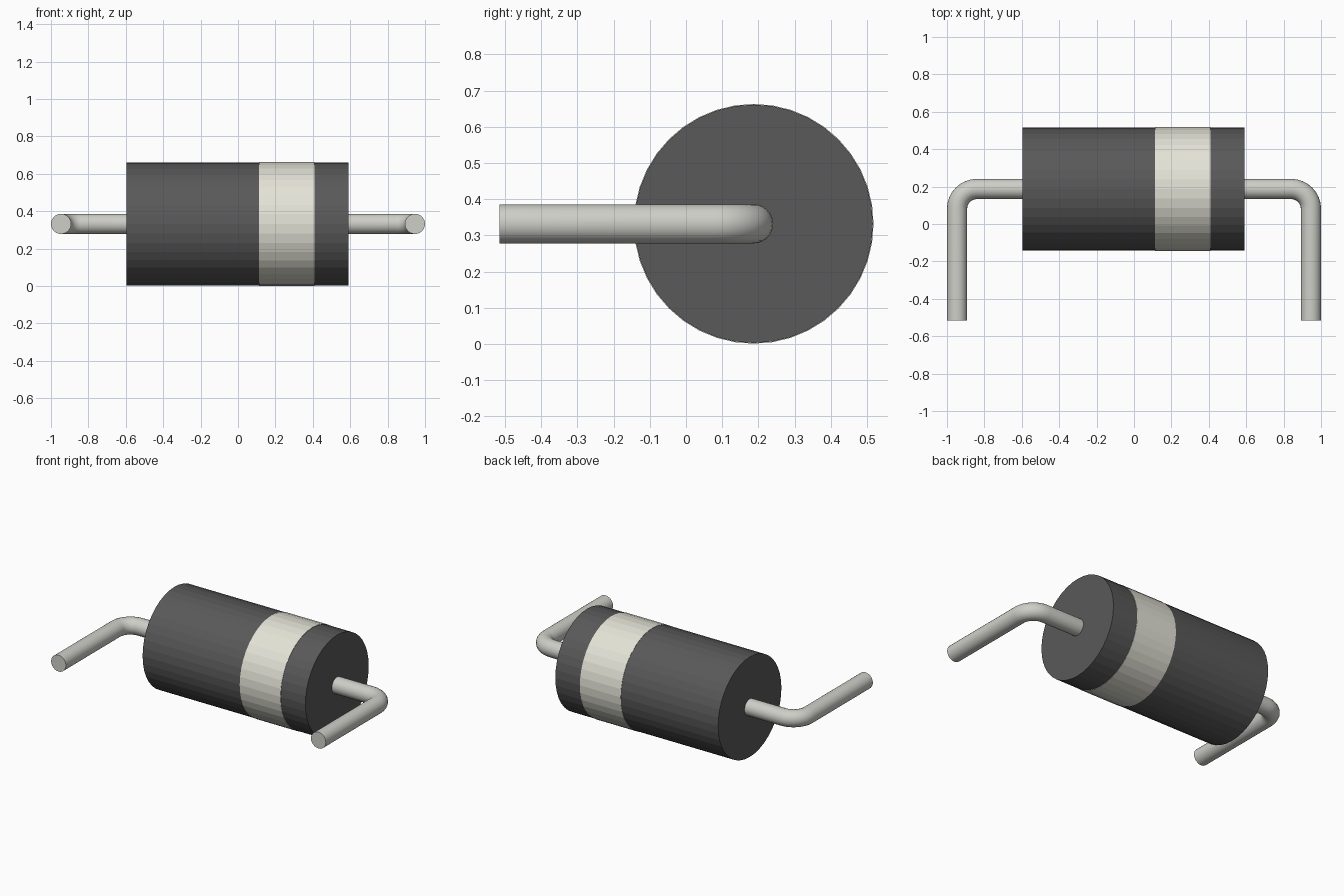
import bpy, bmesh
from math import cos, sin, pi
from mathutils import Vector

if "Cube" in bpy.data.objects:
    bpy.data.objects.remove(bpy.data.objects["Cube"])

CY, CZ = 0.187, 0.332          # axis of the body
BODY_R, WIRE_R = 0.329, 0.054


def material(name, rgb):
    m = bpy.data.materials.new(name)
    m.diffuse_color = (*rgb, 1)
    m.use_nodes = True
    m.node_tree.nodes["Principled BSDF"].inputs["Base Color"].default_value = m.diffuse_color
    return m


dark = material("dark_epoxy", (0.1, 0.1, 0.1))
pale = material("pale_paint", (0.78, 0.77, 0.68))
metal = material("tinned_metal", (0.62, 0.62, 0.58))


def finish(obj, mat, angle):
    obj.data.materials.append(mat)
    bpy.ops.object.select_all(action='DESELECT')
    obj.select_set(True)
    bpy.context.view_layer.objects.active = obj
    bpy.ops.object.shade_smooth_by_angle(angle=angle)


def barrel(name, x0, x1, r, mat):
    bpy.ops.mesh.primitive_cylinder_add(
        vertices=40, radius=r, depth=x1 - x0,
        location=((x0 + x1) / 2, CY, CZ), rotation=(0, pi / 2, 0))
    obj = bpy.context.object
    obj.name = name
    finish(obj, mat, 0.02)


def lead(name, side, sides=24):
    # path: out of the body, round the bend, forward to the cut end
    bend, leg_x = 0.105, 0.946
    path = [(0.54, CY, 0)]
    for i in range(9):
        a = pi / 2 * i / 8
        path.append((leg_x - bend + bend * sin(a), CY - bend + bend * cos(a), a))
    path.append((leg_x, -0.515, pi / 2))

    bm = bmesh.new()
    rings = []
    for x, y, a in path:
        out = Vector((sin(a), cos(a), 0))
        ring = []
        for k in range(sides):
            t = 2 * pi * k / sides
            p = Vector((x, y, CZ)) + WIRE_R * (cos(t) * out + Vector((0, 0, sin(t))))
            ring.append(bm.verts.new((p.x * side, p.y, p.z)))
        rings.append(ring)
    for r0, r1 in zip(rings, rings[1:]):
        for k in range(sides):
            n = (k + 1) % sides
            bm.faces.new((r0[k], r0[n], r1[n], r1[k]))
    bm.faces.new(rings[0])
    bm.faces.new(rings[-1])
    bmesh.ops.recalc_face_normals(bm, faces=bm.faces)
    mesh = bpy.data.meshes.new(name)
    bm.to_mesh(mesh)
    bm.free()
    obj = bpy.data.objects.new(name, mesh)
    bpy.context.collection.objects.link(obj)
    finish(obj, metal, 0.6)


# body and the polarity band wrapped around it
barrel("body", -0.595, 0.59, BODY_R, dark)
barrel("polarity_band", 0.113, 0.41, BODY_R + 0.002, pale)

# bent wire leads, mirrored left and right
lead("right_lead", 1)
lead("left_lead", -1)
